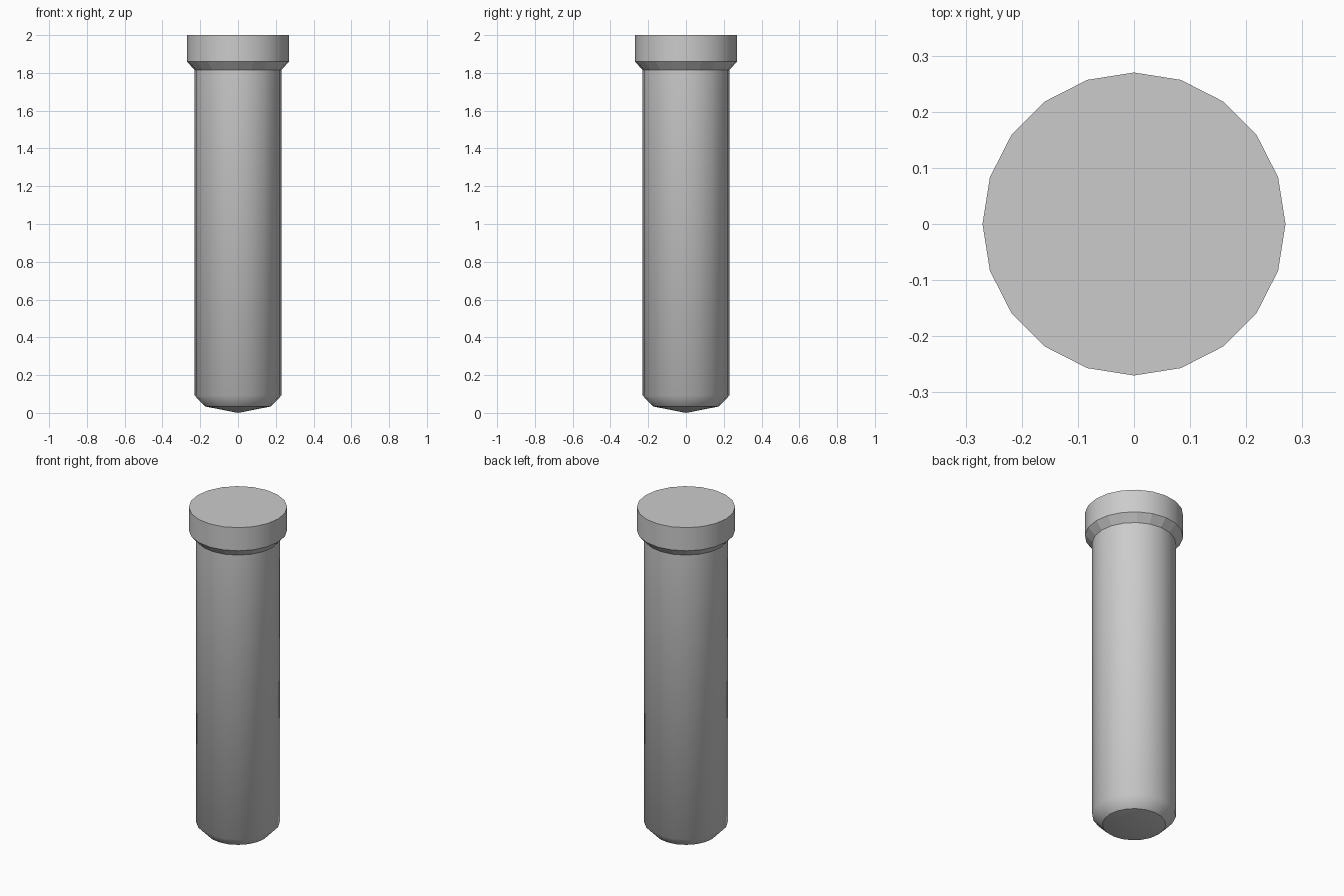
import bpy, bmesh
from math import cos, sin, tau

if "Cube" in bpy.data.objects:
    bpy.data.objects.remove(bpy.data.objects["Cube"])

SIDES = 20
# Profile rings (radius, height) from the bottom upward
PROFILE = [(0.174, 0.034), (0.23, 0.092), (0.23, 1.815), (0.27, 1.86), (0.27, 2.0)]
SMOOTH_BANDS = {0, 1, 3}      # the chamfer under the head stays faceted
SHARP_RINGS = {0, 2, 3, 4}    # only the lower shoulder blends softly

bm = bmesh.new()
rings = [[bm.verts.new((r * cos(tau * i / SIDES), r * sin(tau * i / SIDES), z))
          for i in range(SIDES)] for r, z in PROFILE]

# Shaft, shoulder and head walls
for b, (low, high) in enumerate(zip(rings, rings[1:])):
    for i in range(SIDES):
        j = (i + 1) % SIDES
        face = bm.faces.new((low[i], low[j], high[j], high[i]))
        face.smooth = b in SMOOTH_BANDS

# Shallow conical tip
tip = bm.verts.new((0, 0, 0))
for i in range(SIDES):
    bm.faces.new((tip, rings[0][(i + 1) % SIDES], rings[0][i])).smooth = True

# Flat top of the head
bm.faces.new(rings[-1])

# Crisp ring edges
for k in SHARP_RINGS:
    for i in range(SIDES):
        bm.edges.get((rings[k][i], rings[k][(i + 1) % SIDES])).smooth = False

bmesh.ops.recalc_face_normals(bm, faces=bm.faces)
mesh = bpy.data.meshes.new("headed_pin")
bm.to_mesh(mesh)
bm.free()
bpy.context.collection.objects.link(bpy.data.objects.new("headed_pin", mesh))
